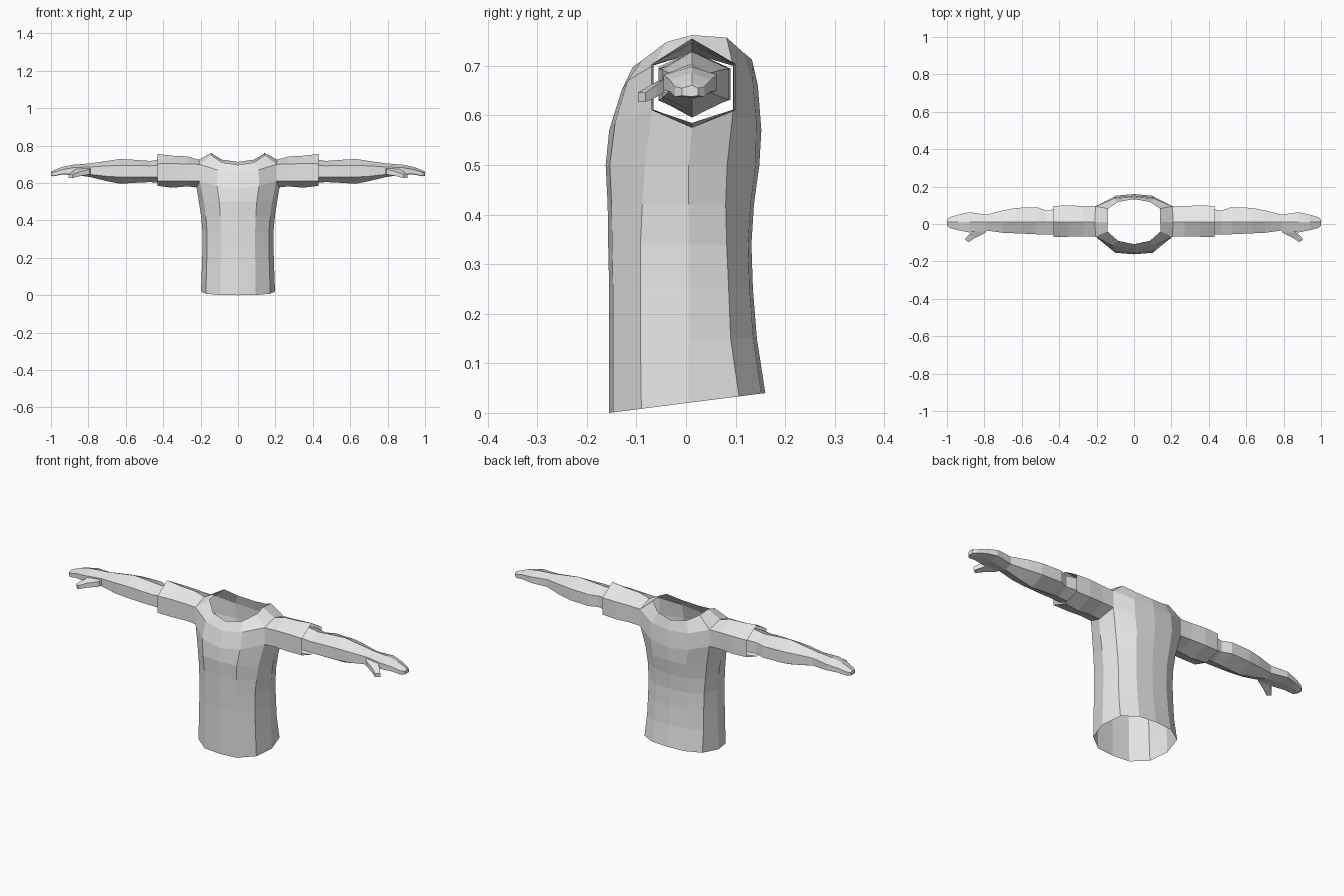
import bpy

cube = bpy.data.objects.get("Cube")
if cube:
    bpy.data.objects.remove(cube, do_unlink=True)

grey = bpy.data.materials.new("light_grey")
grey.use_nodes = True
grey.diffuse_color = (0.8, 0.8, 0.8, 1)
grey.node_tree.nodes["Principled BSDF"].inputs["Base Color"].default_value = (0.8, 0.8, 0.8, 1)


def strip(verts, faces, rings, closed, skip=(), cap=False):
    """Join successive rings of points with quads."""
    base, n = len(verts), len(rings[0])
    for ring in rings:
        verts.extend(ring)
    for i in range(len(rings) - 1):
        for j in range(n if closed else n - 1):
            if (i, j) not in skip:
                a, b = base + i * n + j, base + i * n + (j + 1) % n
                faces.append((a, b, b + n, a + n))
    if cap:
        faces.append(tuple(base + (len(rings) - 1) * n + j for j in range(n)))


def build(name, verts, faces):
    """Make a flat shaded half and mirror it across x."""
    mesh = bpy.data.meshes.new(name)
    mesh.from_pydata(verts, [], faces)
    mesh.materials.append(grey)
    obj = bpy.data.objects.new(name, mesh)
    bpy.context.collection.objects.link(obj)
    mod = obj.modifiers.new("mirror", "MIRROR")
    mod.use_clip = True
    mod.merge_threshold = 0.0005
    return obj


def hexagon(x, front, back, bottom, low, high, top, mid=0.012):
    """Six-sided section with a ridge above and below and upright sides."""
    return [(x, mid, bottom), (x, back, low), (x, back, high),
            (x, mid, top), (x, front, high), (x, front, low)]


# Torso: z, half width, front y, back y, front side y, back side y
levels = [
    (0.00, 0.198, -0.155, 0.160, -0.090, 0.107),
    (0.15, 0.193, -0.155, 0.143, -0.092, 0.090),
    (0.25, 0.190, -0.155, 0.135, -0.092, 0.086),
    (0.34, 0.190, -0.157, 0.132, -0.092, 0.082),
    (0.42, 0.197, -0.158, 0.137, -0.088, 0.080),
    (0.50, 0.209, -0.162, 0.148, -0.083, 0.083),
]
rings = []
for i, (z, w, yf, yb, sf, sb) in enumerate(levels):
    half = [(0, yf), (0.48 * w, yf * 0.95), (0.87 * w, sf), (w, 0.005),
            (0.87 * w, sb), (0.48 * w, yb * 0.95), (0, yb)]
    # The hem rises towards the back
    rings.append([(x, y, z + (0.127 * (y + 0.155) if i == 0 else 0)) for x, y in half])

# Chest below the armhole, yoke above it, then the neckline
rings.append([(0, -0.155, 0.57), (0.112, -0.143, 0.585), (0.205, -0.068, 0.61), (0.222, 0.012, 0.577),
              (0.205, 0.095, 0.61), (0.112, 0.142, 0.585), (0, 0.152, 0.57)])
rings.append([(0, -0.130, 0.65), (0.110, -0.118, 0.67), (0.205, -0.068, 0.70), (0.210, 0.012, 0.725),
              (0.205, 0.095, 0.70), (0.110, 0.135, 0.67), (0, 0.145, 0.66)])
rings.append([(0, -0.108, 0.697), (0.085, -0.090, 0.71), (0.142, -0.040, 0.748), (0.140, 0.012, 0.762),
              (0.140, 0.082, 0.757), (0.085, 0.118, 0.725), (0, 0.133, 0.713)])
verts, faces = [], []
strip(verts, faces, rings, False, skip={(6, 2), (6, 3)})

# Sleeve grows out of the hexagonal armhole
a, b = rings[6], rings[7]
strip(verts, faces, [
    [a[3], a[4], b[4], b[3], b[2], a[2]],
    hexagon(0.27, -0.066, 0.095, 0.582, 0.612, 0.702, 0.742),
    hexagon(0.35, -0.068, 0.100, 0.575, 0.610, 0.704, 0.746),
    hexagon(0.43, -0.070, 0.096, 0.585, 0.612, 0.703, 0.755),
], True)
build("shirt", verts, faces)

# Arm and mitten hand, loose inside the sleeve
verts, faces = [], []
strip(verts, faces, [
    hexagon(0.40, -0.055, 0.082, 0.600, 0.630, 0.698, 0.730),
    hexagon(0.47, -0.055, 0.072, 0.605, 0.632, 0.692, 0.718),
    hexagon(0.52, -0.055, 0.090, 0.603, 0.632, 0.694, 0.722),
    hexagon(0.63, -0.050, 0.086, 0.596, 0.632, 0.694, 0.729),
    hexagon(0.70, -0.047, 0.073, 0.610, 0.636, 0.692, 0.718),
    hexagon(0.79, -0.035, 0.050, 0.632, 0.646, 0.686, 0.705),
    hexagon(0.88, -0.045, 0.063, 0.645, 0.650, 0.682, 0.698),
    hexagon(0.94, -0.033, 0.050, 0.646, 0.648, 0.672, 0.686),
    hexagon(0.985, -0.022, 0.037, 0.636, 0.638, 0.658, 0.668),
    hexagon(1.00, -0.008, 0.024, 0.638, 0.640, 0.655, 0.661),
], True, cap=True)
build("arms", verts, faces)

# Thumb
verts, faces = [], []
strip(verts, faces, [
    [(x1, y1, top), (x0, y0, top), (x0, y0, bottom), (x1, y1, bottom)]
    for x0, y0, x1, y1, bottom, top in [
        (0.780, -0.020, 0.875, -0.020, 0.650, 0.684),
        (0.795, -0.048, 0.866, -0.044, 0.646, 0.674),
        (0.845, -0.072, 0.885, -0.060, 0.637, 0.661),
        (0.885, -0.097, 0.905, -0.082, 0.627, 0.646),
    ]], True, cap=True)
build("thumbs", verts, faces)
